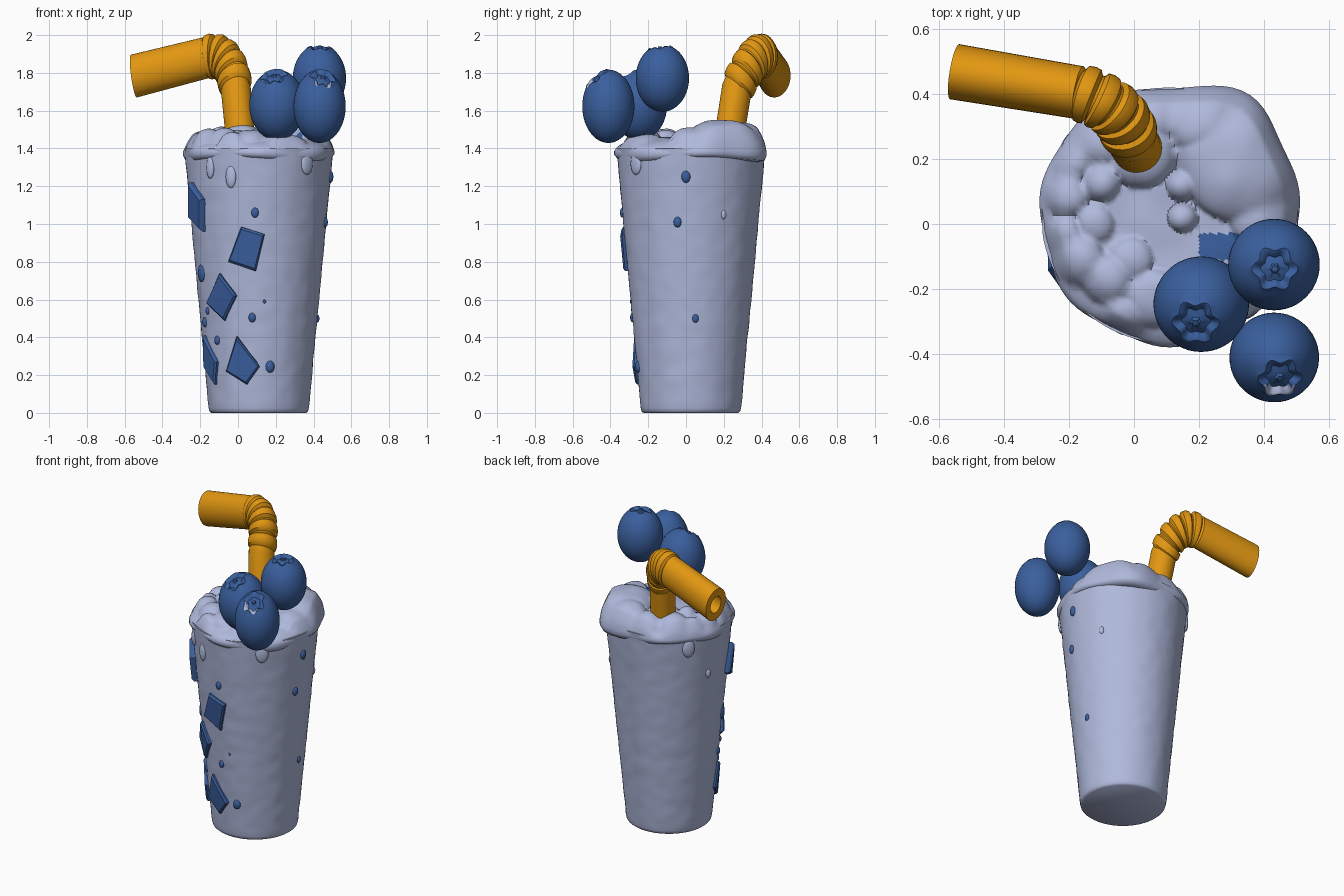
import bpy, bmesh, math
from mathutils import Vector, Quaternion, noise

if "Cube" in bpy.data.objects:
    bpy.data.objects.remove(bpy.data.objects["Cube"])

CX, CY, S = 0.11, 0.026, 1.34      # cup axis, vertical stretch of berries and straw


def material(name, rgb):
    m = bpy.data.materials.new(name)
    m.diffuse_color = (*rgb, 1)
    m.use_nodes = True
    m.node_tree.nodes["Principled BSDF"].inputs["Base Color"].default_value = m.diffuse_color
    return m


LAVENDER = material("lavender_cream", (0.43, 0.485, 0.71))
BLUE = material("berry_blue", (0.042, 0.115, 0.34))
ORANGE = material("straw_orange", (0.76, 0.31, 0.006))


def skin(name, rings, mats, angle=40, rule=None):
    """Join closed rings of points into a capped skin."""
    bm = bmesh.new()
    loops = [[bm.verts.new(p) for p in r] for r in rings]
    n = len(loops[0])
    for k, (a, b) in enumerate(zip(loops, loops[1:])):
        for i in range(n):
            j = (i + 1) % n
            f = bm.faces.new((a[i], a[j], b[j], b[i]))
            if rule:
                f.material_index = int(rule(k, f.calc_center_median()))
    bm.faces.new(loops[0][::-1])
    bm.faces.new(loops[-1])
    bmesh.ops.recalc_face_normals(bm, faces=bm.faces[:])
    me = bpy.data.meshes.new(name)
    bm.to_mesh(me)
    bm.free()
    for m in mats:
        me.materials.append(m)
    me.shade_smooth()
    me.set_sharp_from_angle(angle=math.radians(angle))
    ob = bpy.data.objects.new(name, me)
    bpy.context.collection.objects.link(ob)
    return ob


def cup_r(z):
    return 0.263 + 0.094 * z


def on_cup(a, z, out=0.0):
    r = cup_r(z) + out
    return Vector((CX + r * math.cos(a), CY + r * math.sin(a), z))


def front_angle(x, z):
    return -math.acos(max(-1, min(1, (x - CX) / cup_r(z))))


# Cup body, tapered with a slightly uneven surface
N = 96
rings = []
for z, off in [(0, -0.012), (0.008, -0.003), (0.025, 0)] + [(0.06 + 1.34 * k / 50, 0) for k in range(51)]:
    ring = []
    for i in range(N):
        p = on_cup(2 * math.pi * i / N, z, off)
        wob = 0.003 * noise.noise(p * 14) if z > 0.03 else 0
        ring.append(on_cup(2 * math.pi * i / N, z, off + wob))
    rings.append(ring)
skin("cup_body", rings, [LAVENDER])

# Lumpy foam top: (x, y, radius, height)
BUMPS = [(0.34, 0.21, 0.21, 0.10), (0.22, 0.33, 0.13, 0.09), (0.40, 0.03, 0.11, 0.06),
         (-0.21, 0.09, 0.07, 0.05), (-0.22, -0.03, 0.06, 0.05), (-0.17, -0.11, 0.08, 0.06),
         (-0.08, -0.17, 0.08, 0.055), (-0.01, -0.11, 0.07, 0.04), (-0.04, -0.29, 0.07, 0.05),
         (-0.10, 0.13, 0.06, 0.06), (0.15, 0.12, 0.05, 0.06), (0.15, 0.02, 0.045, 0.05),
         (0.06, -0.23, 0.09, 0.05), (-0.19, 0.20, 0.07, 0.05), (-0.10, 0.27, 0.10, 0.07),
         (0.06, 0.35, 0.10, 0.07), (0.02, 0.22, 0.11, 0.07), (0.25, -0.25, 0.11, 0.03),
         (-0.12, 0.0, 0.06, 0.035)]


def foam_point(a, t):
    d = math.atan2(math.sin(a - 0.92), math.cos(a - 0.92))
    rim = 0.398 + 0.045 * math.exp(-(d / 0.35) ** 2) + 0.008 * math.sin(7 * a) * t
    rim += 0.012 * math.exp(-((math.sin((a - 2.35) / 2)) / 0.15) ** 2)
    x, y = CX + rim * t * math.cos(a), CY + rim * t * math.sin(a)
    z = 1.385 + 0.075 * (1 - t ** 4) ** 0.6
    lump = 0
    for bx, by, br, bh in BUMPS:
        q = 1 - ((x - bx) ** 2 + (y - by) ** 2) / br ** 2
        if q > 0:
            lump = max(lump, bh * math.sqrt(q))
    edge = min(1, (1 - t) / 0.12) ** 0.5
    z += lump * edge + 0.008 * noise.noise(Vector((x * 9, y * 9, 0))) * edge
    return Vector((x, y, z))


rings = []
for inset, z in [(0.05, 1.34), (0.012, 1.345), (0.0, 1.365)]:
    ring = []
    for i in range(N):
        a = 2 * math.pi * i / N
        p = foam_point(a, 1)
        d = Vector((math.cos(a), math.sin(a), 0))
        p = p - d * inset
        p.z = z + 0.012 * math.sin(3 * a + 1) * (1.385 - z) / 0.045
        ring.append(p)
    rings.append(ring)
T = 48
rings += [[foam_point(2 * math.pi * i / N, max(1 - k / T, 0.004)) for i in range(N)] for k in range(T + 1)]


def juice(k, c):
    return k > 2 and (abs(c.x - 0.27) < 0.07 and abs(c.y + 0.07) < 0.04)


skin("foam_top", rings, [LAVENDER, BLUE], 60, juice)

# Bendy straw: straight stem, ribbed elbow, straight mouthpiece with a hole
stem0, stem1 = Vector((0.02, 0.215, 1.38)), Vector((-0.012, 0.27, 1.72))
bend, tip0 = Vector((-0.04, 0.37, 1.925)), Vector((-0.17, 0.405, 1.88))
tip1 = Vector((-0.552, 0.469, 1.783))
path = [(stem0, 0.077), (stem1, 0.079)]
RIBS = 5
for k in range(RIBS):
    for f, r in ((0.05, 0.074), (0.2, 0.088), (0.5, 0.091), (0.82, 0.088), (0.95, 0.074)):
        t = (k + f) / RIBS
        path.append((stem1 * (1 - t) ** 2 + bend * 2 * t * (1 - t) + tip0 * t * t, r))
path += [(tip0, 0.082), (tip1, 0.086)]
path = [(Vector((p.x, p.y, p.z / S)), r) for p, r in path]
pts = [p for p, _ in path]
dirs = [(pts[min(i + 1, len(pts) - 1)] - pts[max(i - 1, 0)]).normalized() for i in range(len(pts))]
dirs[-2] = dirs[-1]
side = dirs[0].orthogonal().normalized()
rings = []


def straw_ring(p, d, r):
    return [Vector((q.x, q.y, q.z * S)) for q in
            (p + Quaternion(d, 2 * math.pi * i / 32) @ side * r for i in range(32))]


for i, (p, r) in enumerate(path):
    side = (side - dirs[i] * side.dot(dirs[i])).normalized()
    rings.append(straw_ring(p, dirs[i], r))
for back, r in ((0.0, 0.045), (0.2, 0.042)):
    rings.append(straw_ring(pts[-1] - dirs[-1] * back, dirs[-1], r))
skin("bendy_straw", rings, [ORANGE], 35)


# Blueberries with a star-shaped crown sunk into the top
def berry(name, centre, r, h, axis, pale=False):
    q = Vector((0, 0, 1)).rotation_difference(Vector(axis).normalized())
    crown = [(0.02, 0.95), (0.16, 0.95), (0.28, 0.88), (0.75, 0.87), (0.95, 0.99), (1.07, 1.02), (1.25, 1.0)]
    n, body = 48, 26
    rings = []
    for k in range(len(crown) + body):
        ring = []
        for i in range(n):
            phi = 2 * math.pi * i / n
            s = 0.43 + 0.055 * math.cos(6 * phi)
            if k < len(crown):
                a, m = crown[k][0] * s, crown[k][1]
            else:
                u = (k - len(crown) + 1) / body
                a, m = s * 1.25 * (1 - u) + (math.pi - 0.01) * u, 1
            v = q @ Vector((math.sin(a) * math.cos(phi), math.sin(a) * math.sin(phi), math.cos(a))) * m
            ring.append(Vector((centre[0] + v.x * r, centre[1] + v.y * r, centre[2] + v.z * h)))
        rings.append(ring)
    skin(name, rings, [BLUE, LAVENDER], 45,
         lambda k, c: pale and 2 <= k <= 4 and c.y < centre[1] - 0.62 * r)


berry("blueberry_left", (0.207, -0.247, 1.63), 0.147, 0.187, (-0.13, -0.42, 0.9))
berry("blueberry_back", (0.431, -0.125, 1.772), 0.141, 0.178, (0.02, -0.1, 1))
berry("blueberry_front", (0.432, -0.411, 1.623), 0.138, 0.194, (0.14, -0.50, 0.85), True)


# Angular fruit chunks on the cup wall
def chunk(name, corners, out):
    mid = sum((Vector(c) for c in corners), Vector((0, 0))) / len(corners)
    rings = []
    for scale, o in ((1.0, -0.05), (1.0, out * 0.6), (0.88, out)):
        pts2 = [mid + (Vector(c) - mid) * scale for c in corners]
        rings.append([on_cup(p[0], p[1], o) for p in pts2])
    skin(name, rings, [BLUE], 30)


FRONT = [[(0.02, 0.985), (0.14, 0.945), (0.095, 0.75), (-0.045, 0.80)],
         [(-0.09, 0.737), (-0.005, 0.62), (-0.065, 0.49), (-0.155, 0.58)],
         [(-0.002, 0.405), (0.115, 0.245), (0.05, 0.15), (-0.055, 0.22)]]
for i, c in enumerate(FRONT):
    chunk("fruit_chunk_front_%d" % i, [(front_angle(x, z), z) for x, z in c], 0.024)
SIDE = [[(-2.73, 1.22), (-2.45, 1.13), (-2.50, 0.96), (-2.85, 1.03)],
        [(-2.75, 0.41), (-2.40, 0.27), (-2.50, 0.15), (-2.85, 0.24)]]
for i, c in enumerate(SIDE):
    chunk("fruit_chunk_side_%d" % i, c, 0.035 - 0.012 * i)


# Small blobs on the wall: fruit specks and cream drips
def blob(name, a, z, w, h, mat):
    c, rings = on_cup(a, z), []
    n = Vector((math.cos(a), math.sin(a), 0))
    t = Vector((-n.y, n.x, 0))
    for k in range(9):
        b = 0.02 + (math.pi - 0.04) * k / 8
        rings.append([c + t * (w * math.sin(b) * math.cos(p)) + n * (min(w, 0.022) * 0.7 * math.sin(b) * math.sin(p))
                      + Vector((0, 0, h * math.cos(b))) for p in (2 * math.pi * i / 14 for i in range(14))])
    skin(name, rings, [mat], 60)


SPECKS = [(0.09, 1.06, 0.02), (0.075, 0.505, 0.019), (0.17, 0.245, 0.024), (0.14, 0.59, 0.008),
          (-0.16, 0.54, 0.015), (-0.11, 0.385, 0.018), (-0.14, 0.28, 0.016)]
for i, (x, z, r) in enumerate(SPECKS):
    blob("fruit_speck_%d" % i, front_angle(x, z), z, r, r * S, BLUE)
for i, (a, z, r) in enumerate([(-0.07, 1.25, 0.024), (-0.20, 1.01, 0.021), (0.08, 0.5, 0.017),
                               (-2.72, 0.74, 0.035), (-2.75, 0.48, 0.02)]):
    blob("fruit_speck_side_%d" % i, a, z, r, r * S, BLUE)
for i, (a, z, w, h) in enumerate([(-1.97, 1.25, 0.03, 0.06), (-0.85, 1.32, 0.04, 0.06), (2.5, 1.31, 0.04, 0.06),
                                  (0.5, 1.05, 0.015, 0.025), (-2.3, 1.3, 0.025, 0.06), (2.9, 1.1, 0.018, 0.03)]):
    blob("cream_drip_%d" % i, a, z, w, h, LAVENDER)
